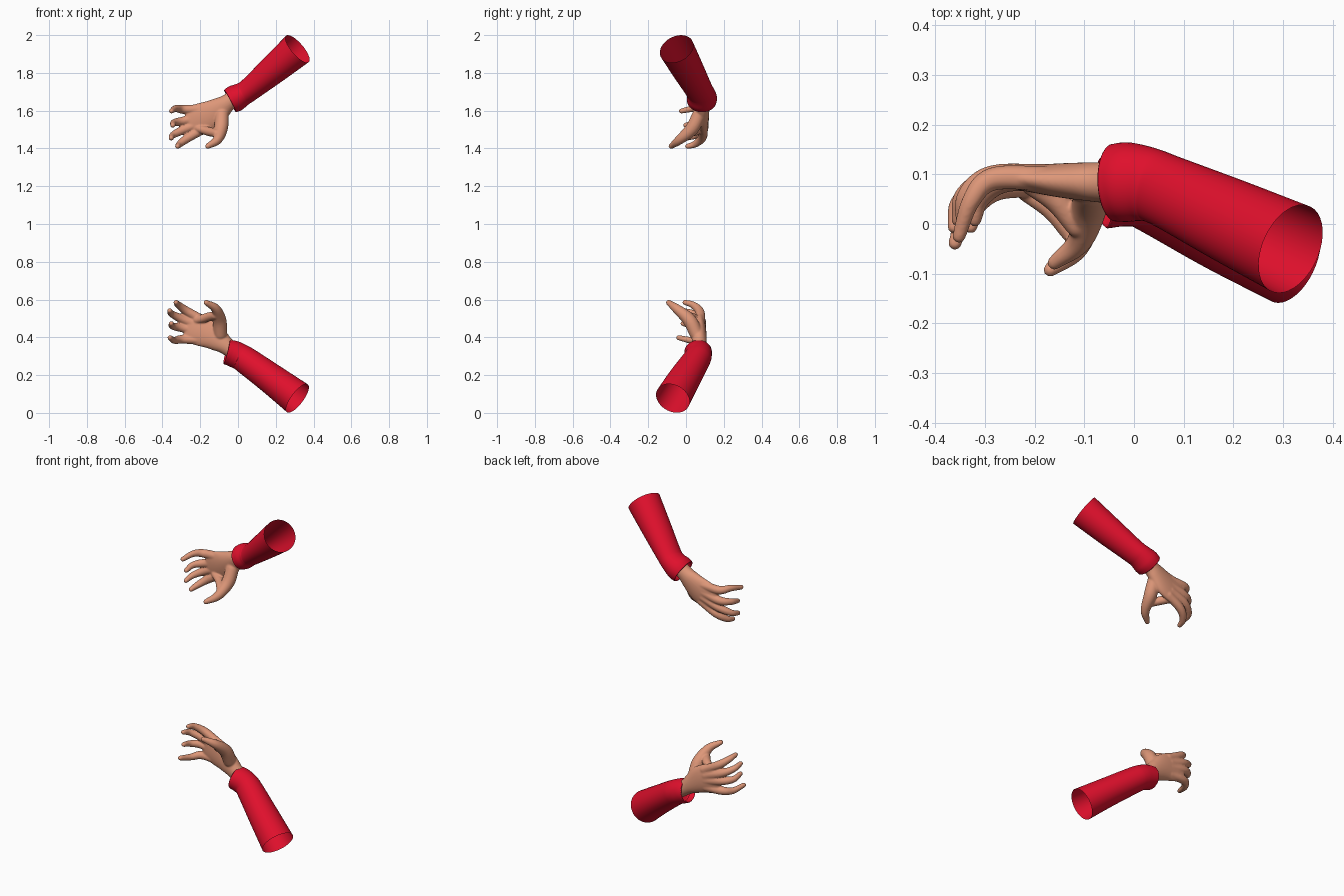
import bpy, bmesh, math
from mathutils import Vector

if "Cube" in bpy.data.objects:
    bpy.data.objects.remove(bpy.data.objects["Cube"])

X, Y, Z = Vector((1, 0, 0)), Vector((0, 1, 0)), Vector((0, 0, 1))


def material(name, color):
    m = bpy.data.materials.new(name)
    m.diffuse_color = (*color, 1)
    m.use_nodes = True
    m.node_tree.nodes["Principled BSDF"].inputs["Base Color"].default_value = m.diffuse_color
    return m


red = material("red_cloth", (0.74, 0.005, 0.025))
skin = material("skin", (0.73, 0.31, 0.19))


def spline(keys, steps):
    """Catmull-Rom through (x, y, z, radius_a, radius_b) keys."""
    k = [Vector(p) for p in keys]
    k = [k[0] * 2 - k[1]] + k + [k[-1] * 2 - k[-2]]
    out = []
    for i in range(1, len(k) - 2):
        p0, p1, p2, p3 = k[i - 1:i + 3]
        for s in range(steps):
            t = s / steps
            out.append((p1 * 2 + (p2 - p0) * t + (p0 * 2 - p1 * 5 + p2 * 4 - p3) * t * t
                        + (p1 * 3 - p0 - p2 * 3 + p3) * t ** 3) * 0.5)
    return out + [k[-2]]


def loft(bm, keys, ref, closed=True, sides=32, steps=8, hem=None):
    """Sweep an elliptical section along the keys, with round ends if closed."""
    pts = spline(keys, steps)
    rows = []
    for i, p in enumerate(pts):
        t = (pts[min(i + 1, len(pts) - 1)].xyz - pts[max(i - 1, 0)].xyz).normalized()
        rows.append((p.xyz, t, p[3], p[4]))
    if closed:
        def cap(row, sign):
            c, t, a, b = row
            r = min(a, b)
            return [(c + t * sign * r * math.sin(q), t, a * math.cos(q), b * math.cos(q))
                    for q in (0.4, 0.8, 1.15, 1.45)]
        rows = cap(rows[0], -1)[::-1] + rows + cap(rows[-1], 1)
    if hem:
        c, t, a, b = rows[-1]
        rows += [(c + t * d, t, a * s, b * s) for d, s in hem]
    rings = []
    for c, t, a, b in rows:
        u = (ref - t * ref.dot(t)).normalized()
        v = t.cross(u)
        rings.append([bm.verts.new(c + u * a * math.cos(q) + v * b * math.sin(q))
                      for q in (2 * math.pi * j / sides for j in range(sides))])
    for r0, r1 in zip(rings, rings[1:]):
        for j in range(sides):
            n = (j + 1) % sides
            bm.faces.new((r0[j], r0[n], r1[n], r1[j]))
    if closed:
        bm.faces.new(rings[0][::-1])
        bm.faces.new(rings[-1])


def finish(bm, name, mat):
    bmesh.ops.recalc_face_normals(bm, faces=bm.faces)
    for f in bm.faces:
        f.smooth = True
    me = bpy.data.meshes.new(name)
    bm.to_mesh(me)
    bm.free()
    ob = bpy.data.objects.new(name, me)
    me.materials.append(mat)
    bpy.context.collection.objects.link(ob)
    return ob


def tube(points, radii):
    return [(*p, r, r) for p, r in zip(points, radii)]


PALM = [(0.02, 0.083, 1.695, .042, .042), (-0.05, 0.083, 1.645, .041, .046),
        (-0.09, 0.085, 1.615, .039, .060), (-0.15, 0.088, 1.575, .034, .079),
        (-0.215, 0.092, 1.55, .026, .084), (-0.25, 0.094, 1.538, .021, .074)]
FINGERS = [
    [(-0.18, .092, 1.610), (-0.285, .090, 1.606), (-0.328, .045, 1.612), (-0.352, -.025, 1.598)],
    [(-0.18, .096, 1.570), (-0.287, .094, 1.546), (-0.338, .055, 1.537), (-0.345, -.002, 1.523)],
    [(-0.18, .096, 1.540), (-0.282, .092, 1.502), (-0.342, .058, 1.472), (-0.354, .008, 1.455)],
    [(-0.17, .092, 1.510), (-0.262, .086, 1.458), (-0.308, .050, 1.424), (-0.320, .008, 1.411)],
]
THUMB = [(-0.085, .070, 1.58), (-0.09, .032, 1.505), (-0.110, -.035, 1.445), (-0.160, -.078, 1.412)]
WEB = [(-0.115, -.005, 1.48), (-0.155, .045, 1.49), (-0.21, .08, 1.505)]


def hand(name, flip, shift):
    bm = bmesh.new()
    loft(bm, PALM, Y)
    for f in FINGERS:
        loft(bm, tube(f, (.025, .0235, .0185, .0135)), Z)
    loft(bm, tube(THUMB, (.036, .036, .025, .0145)), X)
    loft(bm, tube(WEB, (.022, .024, .02)), Z)
    for v in bm.verts:
        if flip:
            v.co.z = 2 - v.co.z
        v.co += Vector(shift)
    ob = finish(bm, name, skin)
    # fuse palm and fingers into one smooth skin
    rm = ob.modifiers.new("fuse", 'REMESH')
    rm.mode = 'VOXEL'
    rm.voxel_size = 0.004
    rm.use_smooth_shade = True
    sm = ob.modifiers.new("soften", 'SMOOTH')
    sm.factor = 0.5
    sm.iterations = 10


def sleeve(name, keys):
    bm = bmesh.new()
    # the hem turns inward at the wrist
    loft(bm, keys, Y, closed=False, sides=40, hem=[(.003, .96), (-.004, .90), (-.03, .86)])
    finish(bm, name, red)


# upper arm pair
sleeve("upper_sleeve", [
    (0.315, -0.05, 1.927, .094, .092), (0.19, 0.008, 1.82, .085, .078),
    (0.065, 0.066, 1.715, .074, .063), (0.025, 0.080, 1.688, .075, .063),
    (-0.012, 0.084, 1.667, .080, .071), (-0.040, 0.083, 1.652, .078, .068)])
hand("upper_hand", False, (0, 0, 0))

# lower arm pair
sleeve("lower_sleeve", [
    (0.315, -0.07, 0.077, .094, .092), (0.18, -0.01, 0.178, .086, .081),
    (0.05, 0.050, 0.272, .074, .073), (0.012, 0.064, 0.297, .071, .070),
    (-0.025, 0.066, 0.313, .071, .070), (-0.058, 0.064, 0.322, .073, .066)])
hand("lower_hand", True, (-0.008, -0.014, -0.004))
